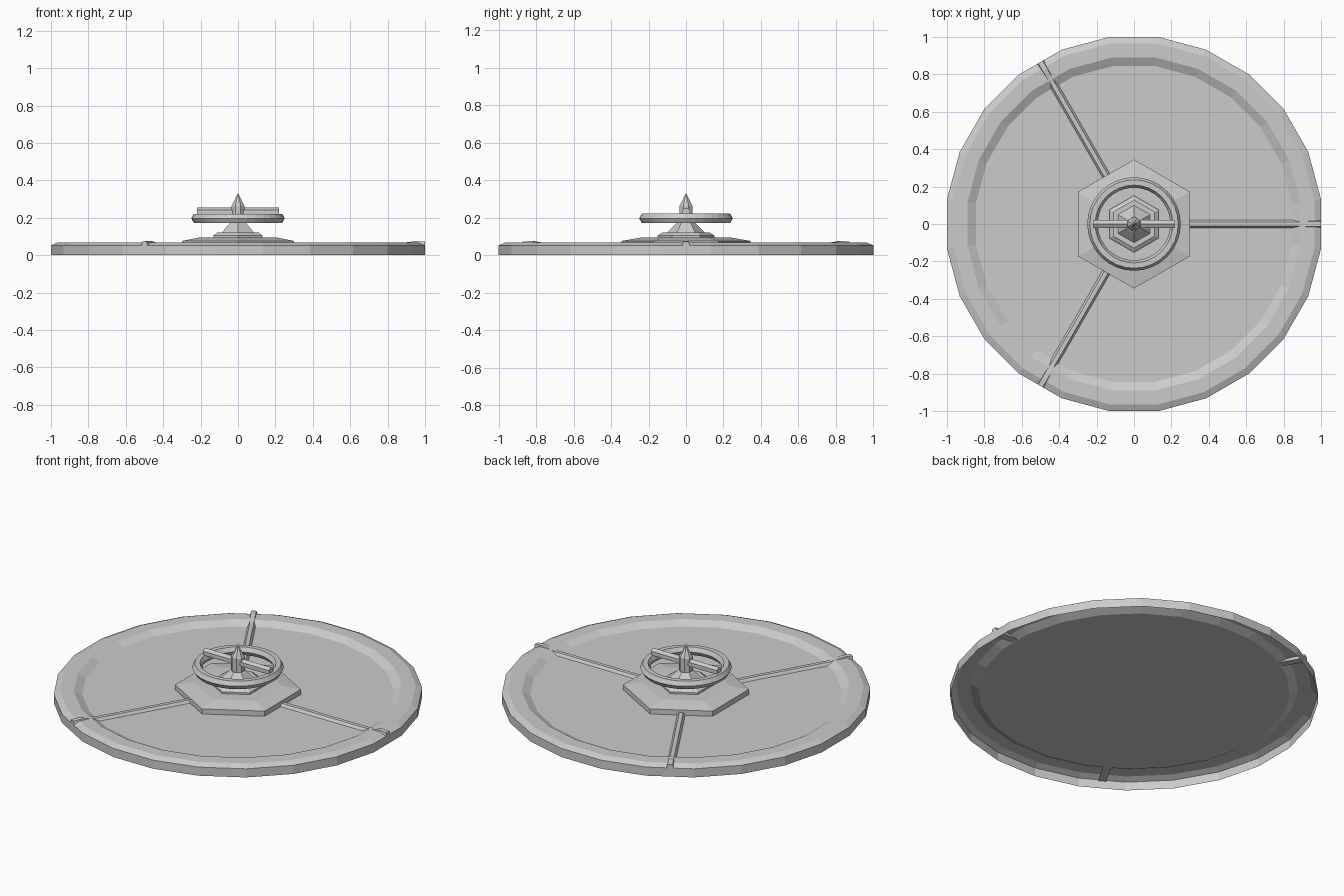
import bpy, bmesh
from math import sin, cos, pi, radians

if "Cube" in bpy.data.objects:
    bpy.data.objects.remove(bpy.data.objects["Cube"])


def make(name, verts, faces):
    me = bpy.data.meshes.new(name)
    me.from_pydata(verts, [], faces)
    bm = bmesh.new()
    bm.from_mesh(me)
    bmesh.ops.remove_doubles(bm, verts=bm.verts, dist=1e-5)
    bmesh.ops.recalc_face_normals(bm, faces=bm.faces)
    bm.to_mesh(me)
    bm.free()
    ob = bpy.data.objects.new(name, me)
    bpy.context.collection.objects.link(ob)
    return ob


def lathe(name, profile, n, start=0.0, closed=False):
    """Spin (radius, z) points around z with n flat sides."""
    verts = [(r * cos(start + 2 * pi * i / n), r * sin(start + 2 * pi * i / n), z)
             for r, z in profile for i in range(n)]
    rows = len(profile)
    faces = []
    for j in range(rows if closed else rows - 1):
        k = (j + 1) % rows
        for i in range(n):
            m = (i + 1) % n
            faces.append((j * n + i, j * n + m, k * n + m, k * n + i))
    if not closed:
        faces.append(tuple(range((rows - 1) * n, rows * n)))
    return make(name, verts, faces)


def loft(name, sections):
    """Bridge equal-length cross-sections and cap both ends."""
    n = len(sections[0])
    verts = [v for s in sections for v in s]
    faces = [tuple(range(n)), tuple(range(len(verts) - n, len(verts)))]
    for j in range(len(sections) - 1):
        for i in range(n):
            m = (i + 1) % n
            faces.append((j * n + i, j * n + m, j * n + n + m, j * n + n + i))
    return make(name, verts, faces)


# lid shell, 24 sides, open underneath, with a recessed panel
k = 1 / cos(pi / 24)
lathe("lid", [(k, 0), (k, 0.052), (0.965 * k, 0.068), (0.89 * k, 0.068),
              (0.845 * k, 0.045)], 24, pi / 24)

# three ribs that climb onto the rim
for a in range(3):
    rib = loft(f"rib_{a + 1}", [
        [(x, -0.022, 0.046), (x, -w, top), (x, w, top), (x, 0.022, 0.046)]
        for x, w, top in ((0.2, 0.011, 0.062), (0.86, 0.011, 0.062),
                          (0.95, 0.014, 0.076), (1.0, 0.014, 0.072))])
    rib.rotation_euler.z = radians(120 * a)

# hexagonal hub tiers
lathe("hub_base", [(0.345, 0.045), (0.345, 0.076), (0.24, 0.094)], 6, pi / 6)
lathe("hub_collar", [(0.152, 0.09), (0.152, 0.105), (0.128, 0.12)], 6, pi / 6)
lathe("hub_cone", [(0.102, 0.118), (0.05, 0.172), (0.04, 0.18)], 6, pi / 6)

# pointed centre post
lathe("post", [(0.038, 0.16), (0.038, 0.262), (0.0, 0.332)], 8, pi / 8)

# hand wheel ring with a hexagonal section
ring = [(0.222 + 0.028 * cos(pi * i / 3), 0.197 + 0.028 * sin(pi * i / 3))
        for i in range(6)]
lathe("wheel_ring", ring, 32, 0, True)

# crossbar resting on the ring
loft("crossbar", [[(x, 0.024 * sin(pi * i / 3), 0.23 + 0.024 * cos(pi * i / 3))
                   for i in range(6)] for x in (-0.22, 0.22)])
